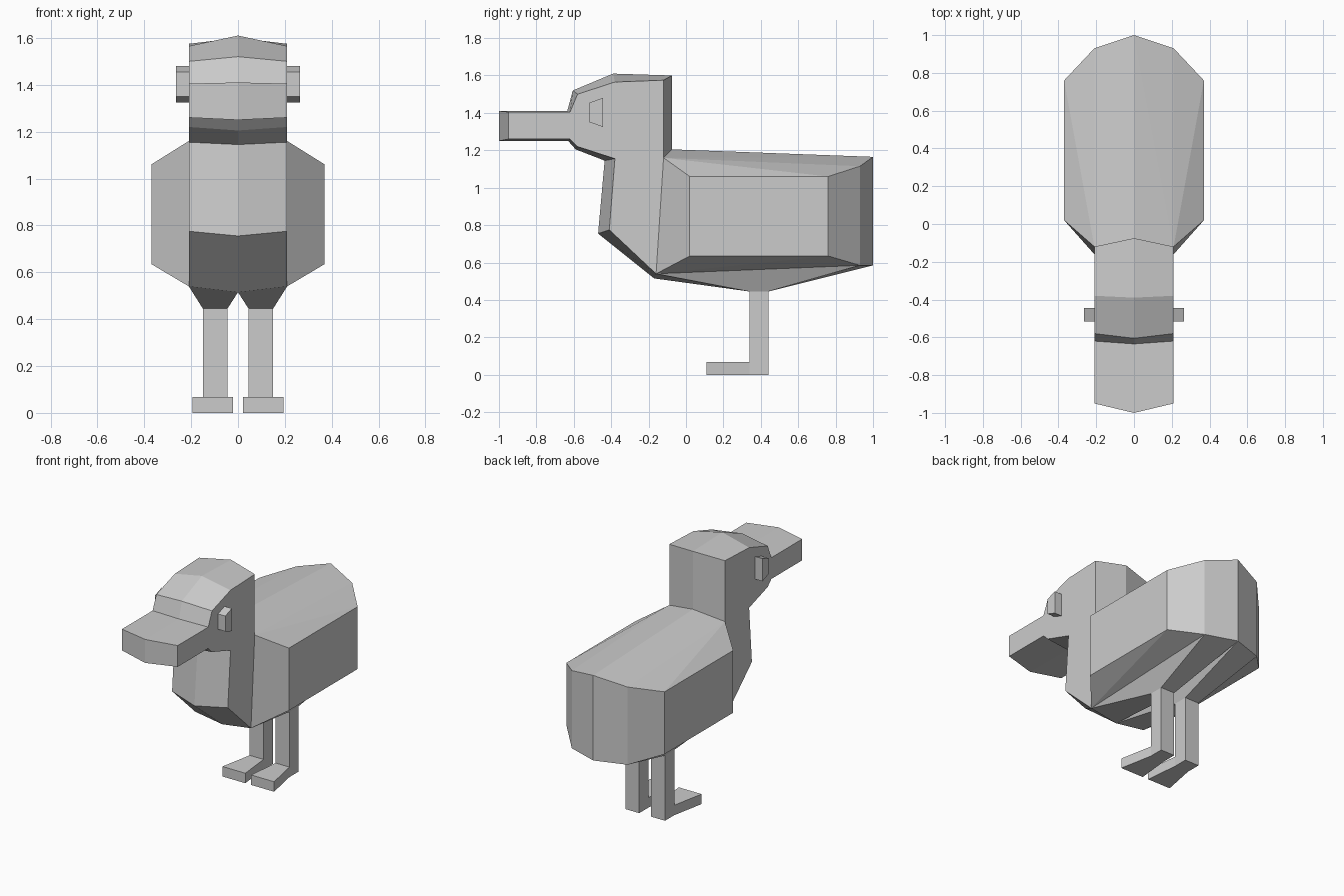
import bpy, bmesh

cube = bpy.data.objects.get("Cube")
if cube:
    bpy.data.objects.remove(cube, do_unlink=True)

grey = bpy.data.materials.new("plain grey")
grey.use_nodes = True
GREY = (0.6, 0.6, 0.6, 1)
grey.diffuse_color = GREY
grey.node_tree.nodes["Principled BSDF"].inputs["Base Color"].default_value = GREY


def finish(name, bm):
    """Mirror the left half across x = 0, weld it and make a flat shaded object."""
    bmesh.ops.mirror(bm, geom=bm.verts[:] + bm.edges[:] + bm.faces[:],
                     axis='X', merge_dist=0.0005)
    bmesh.ops.remove_doubles(bm, verts=bm.verts[:], dist=0.0005)
    bmesh.ops.recalc_face_normals(bm, faces=bm.faces[:])
    mesh = bpy.data.meshes.new(name)
    bm.to_mesh(mesh)
    bm.free()
    mesh.materials.append(grey)
    obj = bpy.data.objects.new(name, mesh)
    bpy.context.collection.objects.link(obj)
    return obj


def prism_pair(name, profile):
    """Solid from (y, z, inner x, outer x) corners, with its mirror twin."""
    bm = bmesh.new()
    inner = [bm.verts.new((a, y, z)) for y, z, a, b in profile]
    outer = [bm.verts.new((b, y, z)) for y, z, a, b in profile]
    bm.faces.new(inner)
    bm.faces.new(outer)
    for i in range(len(profile)):
        j = (i + 1) % len(profile)
        bm.faces.new((inner[i], inner[j], outer[j], outer[i]))
    return finish(name, bm)


# Head, neck and chest: side outline paired with the ridge on the centre line,
# running from the lower chest over the bill and crown to the nape
W = 0.21
side = [(-0.16, 0.54), (-0.41, 0.775), (-0.38, 1.155), (-0.58, 1.22),
        (-0.62, 1.26), (-0.95, 1.26), (-0.95, 1.405), (-0.62, 1.405),
        (-0.58, 1.5), (-0.38, 1.565), (-0.12, 1.575), (-0.12, 1.16)]
ridge = [(-0.17, 0.515), (-0.47, 0.755), (-0.435, 1.145), (-0.59, 1.205),
         (-0.63, 1.25), (-1.0, 1.25), (-1.0, 1.41), (-0.635, 1.41),
         (-0.605, 1.52), (-0.39, 1.61), (-0.075, 1.6), (-0.075, 1.205)]

bm = bmesh.new()
S = [bm.verts.new((W, y, z)) for y, z in side]
R = [bm.verts.new((0, y, z)) for y, z in ridge]
bm.faces.new(S)
for i in range(len(S) - 1):
    bm.faces.new((S[i], S[i + 1], R[i + 1], R[i]))

# Torso: upper and lower rims from the shoulder round to the tail
plan = [(0.37, 0.02), (0.37, 0.76), (W, 0.93), (0, 1.0)]
top = [S[-1]] + [bm.verts.new((x, y, z))
                 for (x, y), z in zip(plan, (1.06, 1.06, 1.115, 1.165))]
low = [S[0]] + [bm.verts.new((x, y, z))
                for (x, y), z in zip(plan, (0.635, 0.635, 0.585, 0.585))]
for i in range(4):
    bm.faces.new((low[i], low[i + 1], top[i + 1], top[i]))

# Back
bm.faces.new(top[:3])
bm.faces.new((top[0], top[2], top[3]))
bm.faces.new((top[0], top[3], top[4]))
bm.faces.new((top[0], top[4], R[-1]))

# Belly: outer bevel, then slopes drawn down to the top of each leg
LEG_IN, LEG_OUT, LEG_F, LEG_B, LEG_Z = 0.045, 0.15, 0.34, 0.44, 0.445
fi, fo, bo, bi = [bm.verts.new((x, y, LEG_Z)) for x, y in (
    (LEG_IN, LEG_F), (LEG_OUT, LEG_F), (LEG_OUT, LEG_B), (LEG_IN, LEG_B))]
bm.faces.new(low[:3])
bm.faces.new((low[0], low[2], low[3]))
bm.faces.new((low[0], low[3], bo, fo))
bm.faces.new((low[3], low[4], bi, bo))
bm.faces.new((R[0], low[0], fo, fi))
bm.faces.new((low[4], R[0], fi, bi))
bm.faces.new((fi, fo, bo, bi))
finish("body_and_head", bm)

# Legs
prism_pair("legs", [(y, z, LEG_IN, LEG_OUT) for y, z in (
    (LEG_F, 0), (LEG_B, 0), (LEG_B, LEG_Z), (LEG_F, LEG_Z))])

# Feet, spreading towards the toes
TOE, FOOT_Z = 0.11, 0.068
prism_pair("feet", [(TOE, 0, 0.022, 0.195), (LEG_F, 0, LEG_IN, LEG_OUT),
                    (LEG_F, FOOT_Z, LEG_IN, LEG_OUT), (TOE, FOOT_Z, 0.022, 0.195)])

# Eyes
prism_pair("eyes", [(y, z, 0.2, 0.265) for y, z in (
    (-0.515, 1.35), (-0.445, 1.325), (-0.445, 1.48), (-0.515, 1.455))])
